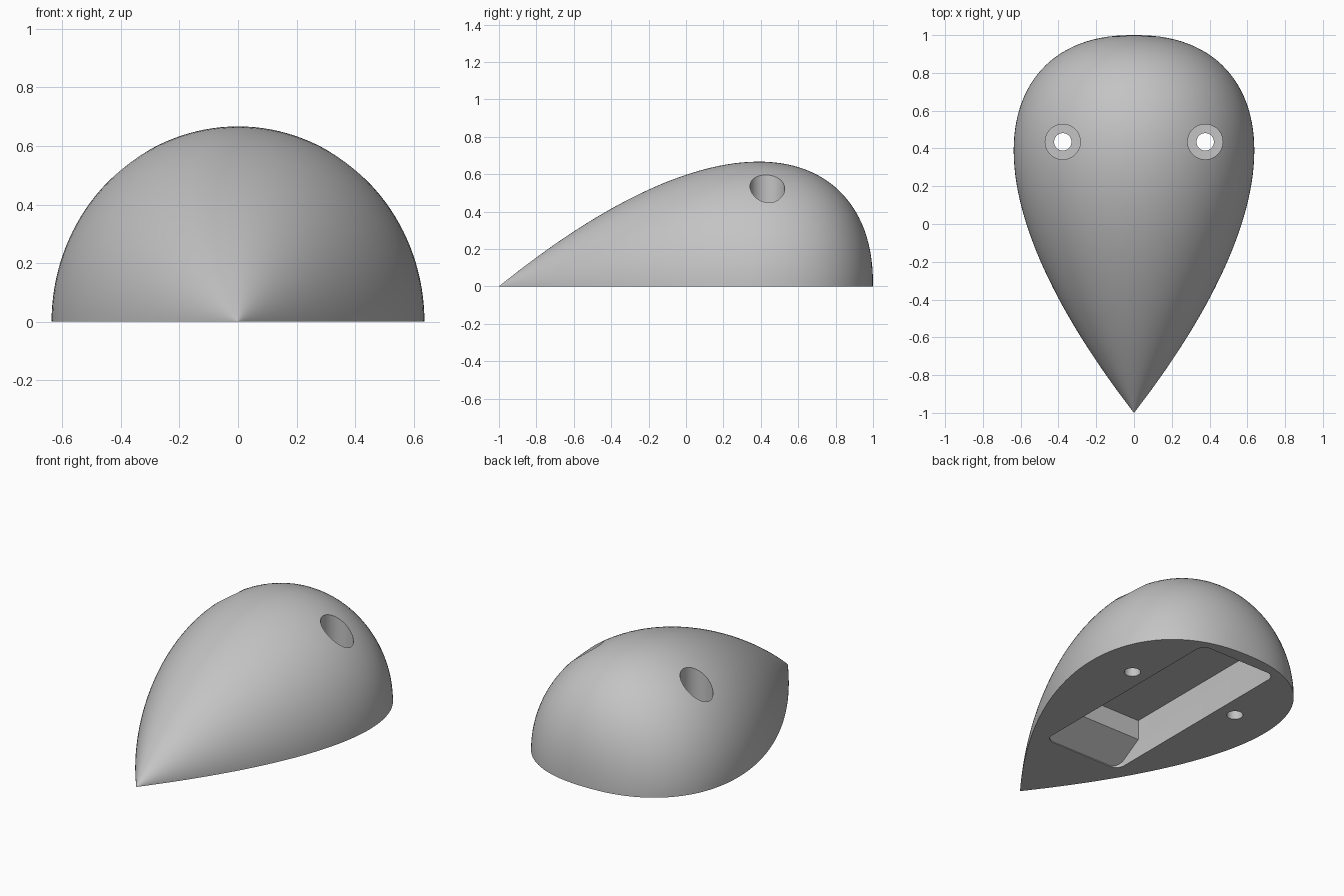
import bpy, bmesh
from math import cos, sin, pi

if "Cube" in bpy.data.objects:
    bpy.data.objects.remove(bpy.data.objects["Cube"], do_unlink=True)

grey = bpy.data.materials.new("plain_grey")
grey.use_nodes = True
grey.diffuse_color = (0.55, 0.55, 0.55, 1)
grey.node_tree.nodes["Principled BSDF"].inputs["Base Color"].default_value = (0.55, 0.55, 0.55, 1)

HALF_WIDTH, HEIGHT = 0.637, 0.667


def make_object(name, bm):
    bmesh.ops.recalc_face_normals(bm, faces=bm.faces)
    mesh = bpy.data.meshes.new(name)
    bm.to_mesh(mesh)
    bm.free()
    mesh.materials.append(grey)
    obj = bpy.data.objects.new(name, mesh)
    bpy.context.collection.objects.link(obj)
    return obj


def teardrop(y):
    """Relative radius along the length: pointed front, round back."""
    peak = 0.39
    curve = lambda v: (1 + v) * (1 - v) ** 0.44
    return curve(y) / curve(peak)


def make_body(rings=72, segments=72):
    bm = bmesh.new()
    tip, back = bm.verts.new((0, -1, 0)), bm.verts.new((0, 1, 0))
    loops = []
    for i in range(1, rings):
        y = -cos(pi * i / rings)
        r = teardrop(y)
        loops.append([bm.verts.new((HALF_WIDTH * r * cos(pi * j / segments), y,
                                    HEIGHT * r * sin(pi * j / segments) if j % segments else 0))
                      for j in range(segments + 1)])
    for a, b in zip(loops, loops[1:]):
        for j in range(segments):
            bm.faces.new((a[j], a[j + 1], b[j + 1], b[j]))
    for j in range(segments):
        bm.faces.new((tip, loops[0][j + 1], loops[0][j]))
        bm.faces.new((back, loops[-1][j], loops[-1][j + 1]))
    # flat underside
    bm.faces.new([tip] + [l[0] for l in loops] + [back] + [l[-1] for l in reversed(loops)])
    return make_object("teardrop_body", bm)


def make_pocket(half_width=0.265):
    """Underside recess: side profile with a ramp and a step, extruded across."""
    profile = [(-0.46, -0.1), (0.92, -0.1), (0.92, 0.238),
               (-0.278, 0.238), (-0.278, 0.115), (-0.46, 0.005)]
    bm = bmesh.new()
    face = bm.faces.new([bm.verts.new((-half_width, y, z)) for y, z in profile])
    moved = bmesh.ops.extrude_face_region(bm, geom=[face])["geom"]
    bmesh.ops.translate(bm, vec=(2 * half_width, 0, 0),
                        verts=[v for v in moved if isinstance(v, bmesh.types.BMVert)])
    # round the upright corners at both ends
    corners = [e for e in bm.edges
               if all(v.co.y < -0.45 or v.co.y > 0.9 for v in e.verts)
               and abs(e.verts[0].co.z - e.verts[1].co.z) > 0.05]
    bmesh.ops.bevel(bm, geom=corners, offset=0.055, segments=8, profile=0.5, affect='EDGES')
    return make_object("pocket_cutter", bm)


def make_cylinder(name, x, y, radius, bottom, top):
    bm = bmesh.new()
    bmesh.ops.create_cone(bm, cap_ends=True, segments=48, radius1=radius, radius2=radius,
                          depth=top - bottom)
    bmesh.ops.translate(bm, vec=(x, y, (top + bottom) / 2), verts=bm.verts)
    return make_object(name, bm)


body = make_body()
cutters = [make_pocket()]
for side in (-1, 1):
    cutters.append(make_cylinder("screw_head_cutter", side * 0.377, 0.435, 0.093, 0.24, 0.9))
    cutters.append(make_cylinder("screw_hole_cutter", side * 0.377, 0.435, 0.046, -0.1, 0.5))

# carve the pocket and the stepped screw holes
bpy.context.view_layer.objects.active = body
for cutter in cutters:
    cut = body.modifiers.new("cut", 'BOOLEAN')
    cut.operation, cut.solver, cut.object = 'DIFFERENCE', 'EXACT', cutter
    bpy.ops.object.modifier_apply(modifier=cut.name)
    bpy.data.objects.remove(cutter, do_unlink=True)

bpy.ops.object.select_all(action='DESELECT')
body.select_set(True)
bpy.ops.object.shade_smooth_by_angle(angle=pi / 6)
